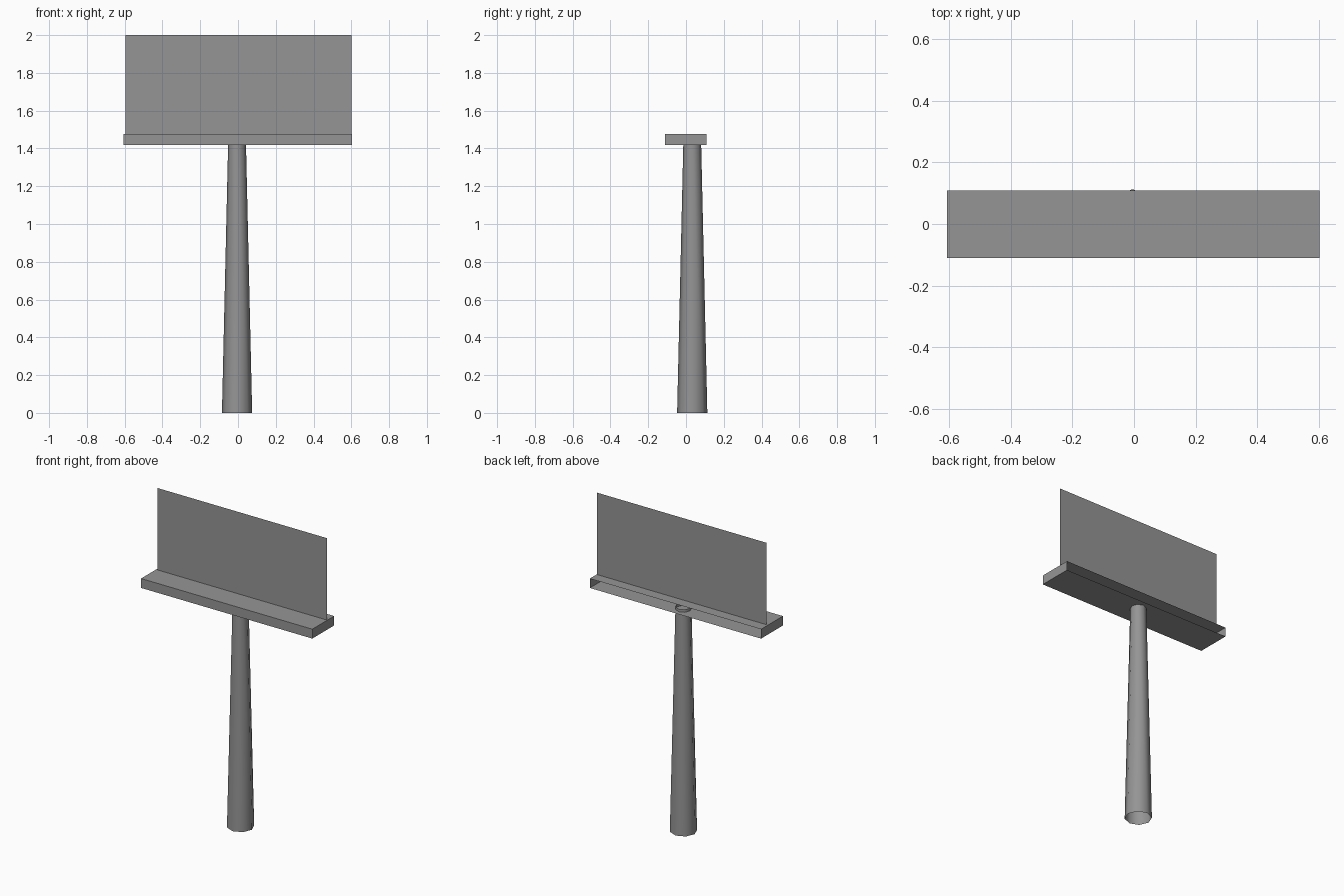
import bpy, bmesh
from mathutils import Matrix

old = bpy.data.objects.get("Cube")
if old:
    bpy.data.objects.remove(old, do_unlink=True)

grey = bpy.data.materials.new("mid grey")
grey.use_nodes = True
COLOUR = (0.3, 0.3, 0.3, 1)
grey.diffuse_color = COLOUR
grey.node_tree.nodes["Principled BSDF"].inputs["Base Color"].default_value = COLOUR


def add_object(name, bm, smooth=False):
    mesh = bpy.data.meshes.new(name)
    for f in bm.faces:
        f.smooth = smooth
    bm.to_mesh(mesh)
    bm.free()
    mesh.materials.append(grey)
    obj = bpy.data.objects.new(name, mesh)
    bpy.context.collection.objects.link(obj)
    return obj


# Tapered hollow pole, open at both ends, reaching just into the platform
POLE_TOP = 1.435
bm = bmesh.new()
bmesh.ops.create_cone(bm, cap_ends=False, segments=8, radius1=0.08, radius2=0.047,
                      depth=POLE_TOP,
                      matrix=Matrix.Translation((-0.005, 0.033, POLE_TOP / 2)))
add_object("pole", bm, smooth=True)

# Shallow box platform with an open back
bm = bmesh.new()
bmesh.ops.create_cube(bm, size=1, matrix=Matrix.Translation((-0.002, -0.001, 1.447))
                      @ Matrix.Diagonal((1.21, 0.22, 0.06, 1)))
bm.normal_update()
back = [f for f in bm.faces if f.normal.y > 0.9]
bmesh.ops.delete(bm, geom=back, context='FACES_ONLY')
add_object("platform", bm)

# Thin upright sign panel
bm = bmesh.new()
corners = [(-0.595, 1.477), (0.6, 1.477), (0.6, 2), (-0.595, 2)]
bm.faces.new([bm.verts.new((x, 0.04, z)) for x, z in corners])
add_object("sign_panel", bm)
